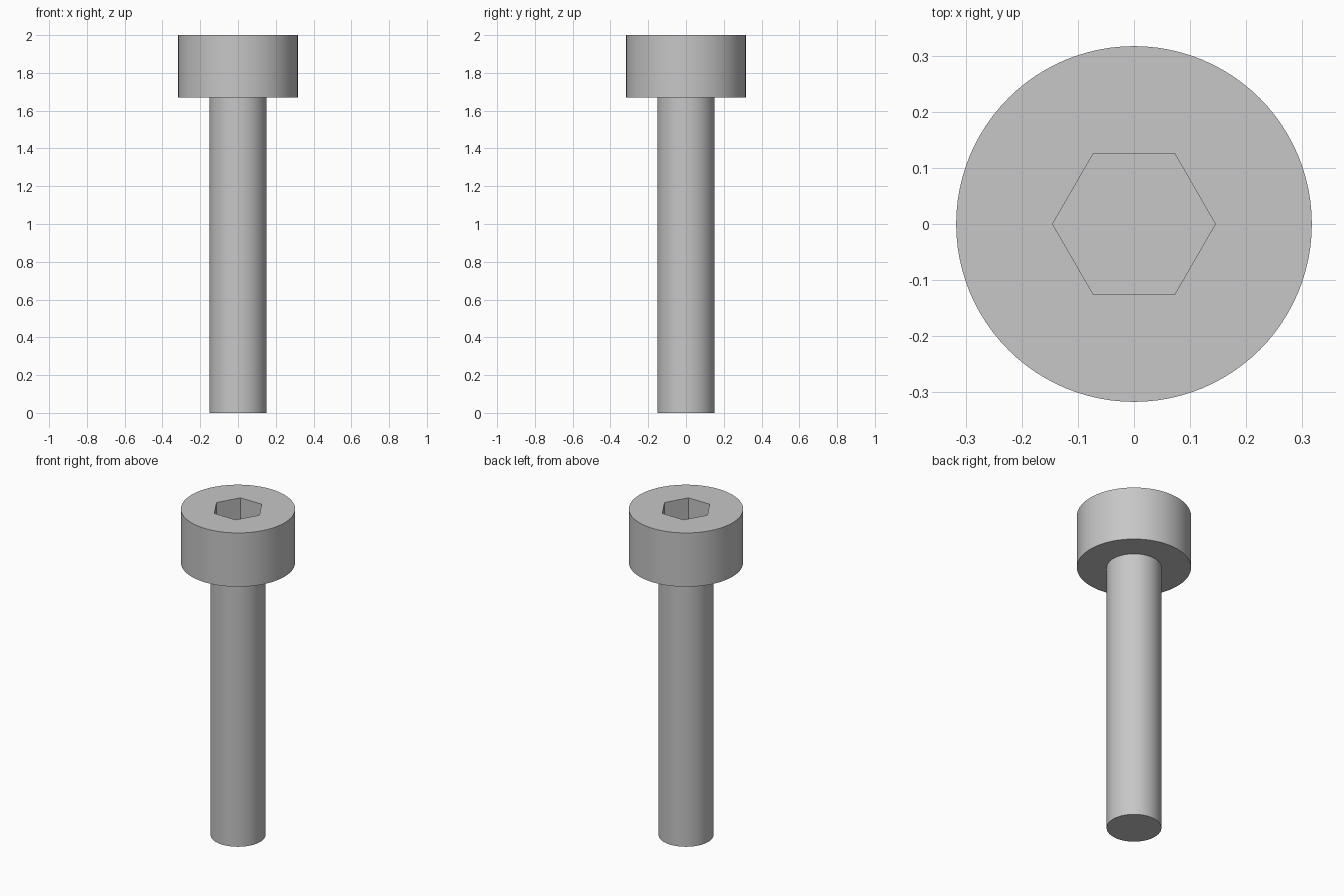
import bpy
import bmesh
import math

SEGMENTS = 96
SHAFT_R = 0.152
HEAD_R = 0.317
HEX_R = 0.145
HEAD_Z = 1.67
TOP_Z = 2.0
SOCKET_DEPTH = 0.17

if "Cube" in bpy.data.objects:
    bpy.data.objects.remove(bpy.data.objects["Cube"], do_unlink=True)

# Single plain steel colour
steel = bpy.data.materials.new("steel_grey")
steel.use_nodes = True
colour = (0.57, 0.57, 0.57, 1)
steel.diffuse_color = colour
steel.node_tree.nodes["Principled BSDF"].inputs["Base Color"].default_value = colour


def circle(radius):
    return lambda angle: radius


def hexagon(radius):
    """Outline with corners on the x axis, sampled by angle."""
    step = math.pi / 3
    apothem = radius * math.cos(step / 2)
    return lambda angle: apothem / math.cos(angle % step - step / 2)


def build_solid(name, sections):
    """Skin a stack of (outline, height) sections and cap both ends."""
    bm = bmesh.new()
    rings = []
    for outline, z in sections:
        ring = []
        for i in range(SEGMENTS):
            a = math.tau * i / SEGMENTS
            r = outline(a)
            ring.append(bm.verts.new((r * math.cos(a), r * math.sin(a), z)))
        rings.append(ring)
    for low, high in zip(rings, rings[1:]):
        for i in range(SEGMENTS):
            j = (i + 1) % SEGMENTS
            bm.faces.new((low[i], low[j], high[j], high[i]))
    bm.faces.new(rings[0][::-1])
    bm.faces.new(rings[-1])
    bmesh.ops.recalc_face_normals(bm, faces=bm.faces)
    mesh = bpy.data.meshes.new(name)
    bm.to_mesh(mesh)
    bm.free()
    mesh.materials.append(steel)
    obj = bpy.data.objects.new(name, mesh)
    bpy.context.collection.objects.link(obj)
    bpy.ops.object.select_all(action="DESELECT")
    obj.select_set(True)
    bpy.context.view_layer.objects.active = obj
    bpy.ops.object.shade_smooth_by_angle(angle=math.radians(30))
    return obj


# Shaft, flat-bottomed head, and hexagonal key socket as one closed solid
build_solid("socket_head_bolt", [
    (circle(SHAFT_R), 0),
    (circle(SHAFT_R), HEAD_Z),
    (circle(HEAD_R), HEAD_Z),
    (circle(HEAD_R), TOP_Z),
    (hexagon(HEX_R), TOP_Z),
    (hexagon(HEX_R), TOP_Z - SOCKET_DEPTH),
])
